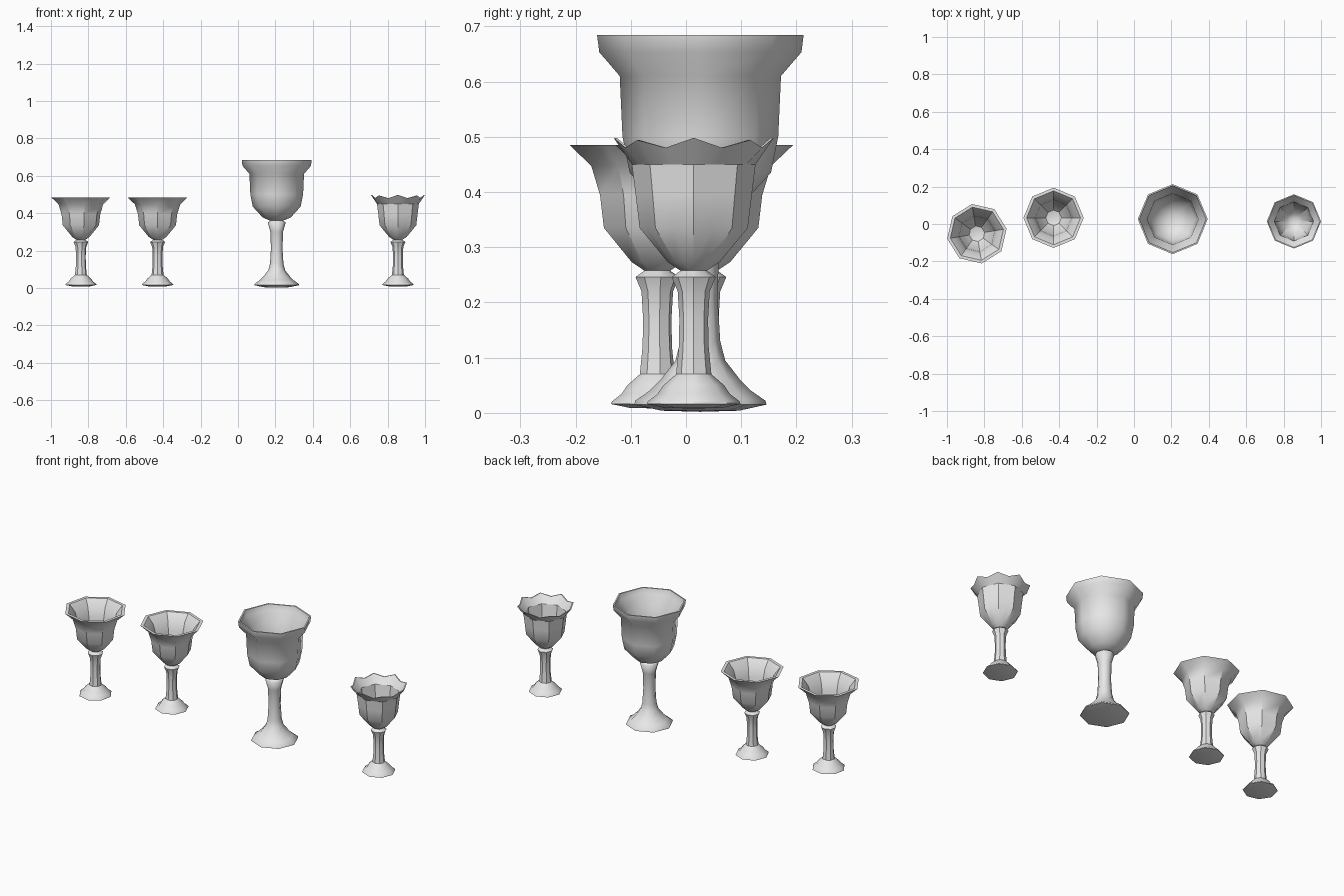
import bpy
import bmesh
from math import cos, sin, radians, pi

cube = bpy.data.objects.get("Cube")
if cube:
    bpy.data.objects.remove(cube, do_unlink=True)

# Single pale grey material
grey = bpy.data.materials.new("pale_grey")
grey.use_nodes = True
grey.diffuse_color = (0.8, 0.8, 0.8, 1)
grey.node_tree.nodes["Principled BSDF"].inputs["Base Color"].default_value = (0.8, 0.8, 0.8, 1)

SIDES = 8


def lathe(name, profile, x, y, turn=0, scallop_above=None, smooth_angle=32):
    """Eight-sided turned part; profile runs from axis to axis as (radius, z)."""
    steps = SIDES * 2 if scallop_above else SIDES
    bm = bmesh.new()
    rings = []
    for r, z in profile:
        if r == 0:
            rings.append([bm.verts.new((0, 0, z))] * steps)
            continue
        ring = []
        for i in range(steps):
            a = 2 * pi * i / steps + radians(turn)
            rad, h = r, z
            if scallop_above:
                if i % 2:
                    rad *= cos(pi / SIDES)       # middle of a flat side
                if z > scallop_above:            # petal points and dips on the rim
                    h -= 0.018 if i % 2 else (0.004 if i % 4 else 0)
            ring.append(bm.verts.new((rad * cos(a), rad * sin(a), h)))
        rings.append(ring)
    for low, high in zip(rings, rings[1:]):
        for i in range(steps):
            j = (i + 1) % steps
            corners = list(dict.fromkeys((low[i], low[j], high[j], high[i])))
            bm.faces.new(corners)
    bmesh.ops.recalc_face_normals(bm, faces=bm.faces)
    mesh = bpy.data.meshes.new(name)
    bm.to_mesh(mesh)
    bm.free()
    mesh.materials.append(grey)
    ob = bpy.data.objects.new(name, mesh)
    ob.location = (x, y, 0)
    bpy.context.collection.objects.link(ob)
    bpy.ops.object.select_all(action='DESELECT')
    ob.select_set(True)
    bpy.context.view_layer.objects.active = ob
    bpy.ops.object.shade_smooth_by_angle(angle=radians(smooth_angle))


# Foot and stem profiles
small_stem = [(0, .008), (.05, .009), (.085, .016), (.083, .021), (.066, .034), (.055, .05),
              (.032, .07), (.027, .12), (.026, .17), (.029, .22), (.04, .246), (.023, .258), (0, .258)]
large_stem = [(0, .002), (.07, .004), (.12, .015), (.118, .022), (.092, .04), (.072, .06),
              (.045, .095), (.036, .13), (.031, .21), (.034, .30), (.048, .35), (.03, .362), (0, .362)]

# Bowl profiles, up the outside and down the inside
small_outer = [(0, .256), (.023, .257), (.047, .273), (.098, .335), (.105, .394)]
small_inner = [(.097, .394), (.09, .338), (.042, .282)]
flared_bowl = small_outer + [(.121, .447), (.161, .485), (.144, .485), (.113, .447)] \
    + small_inner + [(0, .27)]
scalloped_bowl = small_outer + [(.112, .45), (.145, .498), (.139, .498), (.105, .45)] \
    + small_inner + [(.02, .272), (0, .272)]
large_bowl = [(0, .358), (.033, .359), (.075, .377), (.128, .435), (.141, .50), (.146, .61),
              (.183, .653), (.187, .684), (.179, .684), (.172, .656), (.137, .61),
              (.133, .50), (.12, .44), (.07, .387), (.028, .372), (0, .372)]

# Two flared goblets, one turned a little
for side, x, y, turn in (("far_right", -.84, -.052, 9.5), ("right", -.43, .033, 0)):
    lathe(side + "_flared_stem", small_stem, x, y, turn)
    lathe(side + "_flared_bowl", flared_bowl, x, y, turn)

# Large goblet, smooth all round
lathe("large_stem", large_stem, .207, .026, smooth_angle=70)
lathe("large_bowl", large_bowl, .207, .026, smooth_angle=70)

# Goblet with a scalloped rim
lathe("far_left_scalloped_stem", small_stem, .855, .014)
lathe("far_left_scalloped_bowl", scalloped_bowl, .855, .014, scallop_above=.48)
